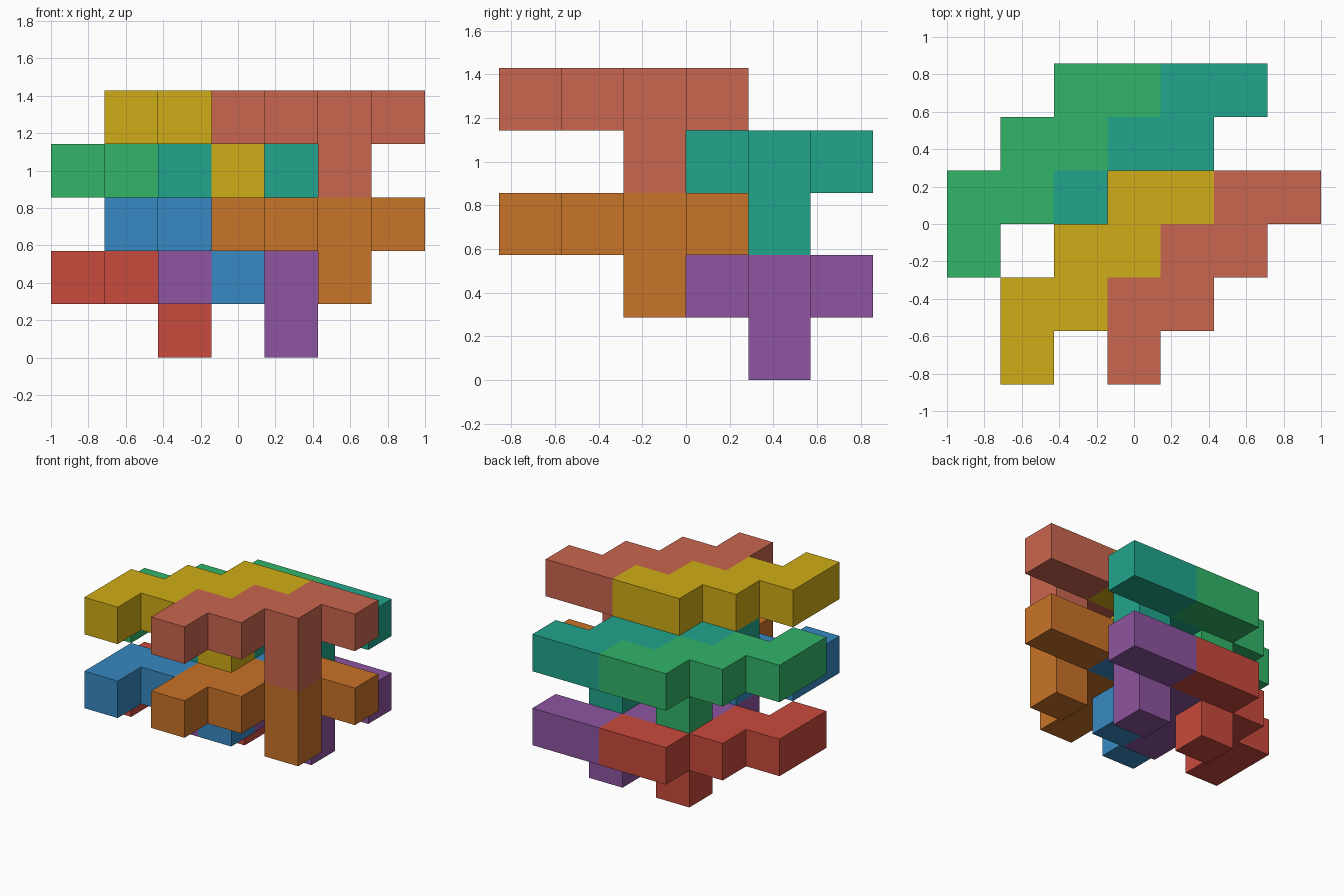
import bpy, bmesh
from math import radians
from mathutils import Vector

if "Cube" in bpy.data.objects:
    bpy.data.objects.remove(bpy.data.objects["Cube"])

U = 2 / 7  # edge length of one cell

# One puzzle piece: a flat zigzag of seven cells with a single peg cell below
PIECE = {(0, 1, 0), (1, 1, 0), (-1, 0, 0), (0, 0, 0),
         (-2, -1, 0), (-1, -1, 0), (-2, -2, 0), (0, 0, -1)}


def to_linear(hex_colour):
    channels = [int(hex_colour[i:i + 2], 16) / 255 for i in (0, 2, 4)]
    return [((c + 0.055) / 1.055) ** 2.4 for c in channels] + [1]


def add_piece(name, column, row, layer, colour):
    bm = bmesh.new()
    # Outer faces only: one square wherever a cell has no neighbour
    for cell in PIECE:
        centre = Vector(cell) + Vector((column - 3, row - 2.5, layer + 0.5))
        for axis in range(3):
            for sign in (-1, 1):
                n = [0, 0, 0]
                n[axis] = sign
                if tuple(c + d for c, d in zip(cell, n)) in PIECE:
                    continue
                n = Vector(n)
                a = Vector((0, 0, 0))
                a[(axis + 1) % 3] = 0.5
                b = n.cross(a)
                bm.faces.new([bm.verts.new((centre + n / 2 + o) * U)
                              for o in (a + b, b - a, -a - b, a - b)])
    bmesh.ops.remove_doubles(bm, verts=bm.verts, dist=1e-4)
    # Merge coplanar squares into clean flat faces
    bmesh.ops.dissolve_limit(bm, angle_limit=radians(1),
                             verts=bm.verts, edges=bm.edges)
    bmesh.ops.recalc_face_normals(bm, faces=bm.faces)
    mesh = bpy.data.meshes.new(name)
    bm.to_mesh(mesh)
    bm.free()
    mat = bpy.data.materials.new(name + "_colour")
    mat.diffuse_color = to_linear(colour)
    mat.use_nodes = True
    mat.node_tree.nodes["Principled BSDF"].inputs["Base Color"].default_value = mat.diffuse_color
    mesh.materials.append(mat)
    bpy.context.collection.objects.link(bpy.data.objects.new(name, mesh))


# Four interlocking pieces per tier: column, row and layer of the peg's top cell
SLOTS = [("back_left", 2, 4, 1), ("back_right", 4, 4, 1),
         ("front_left", 3, 2, 2), ("front_right", 5, 2, 2)]
TIERS = [("lower", 0, ("C94A3C", "8E55A0", "3789C2", "C97328")),
         ("upper", 2, ("32B468", "21A58C", "CFAC17", "CA664F"))]

for tier, lift, colours in TIERS:
    for (place, column, row, layer), colour in zip(SLOTS, colours):
        add_piece(f"{tier}_{place}_piece", column, row, layer + lift, colour)
